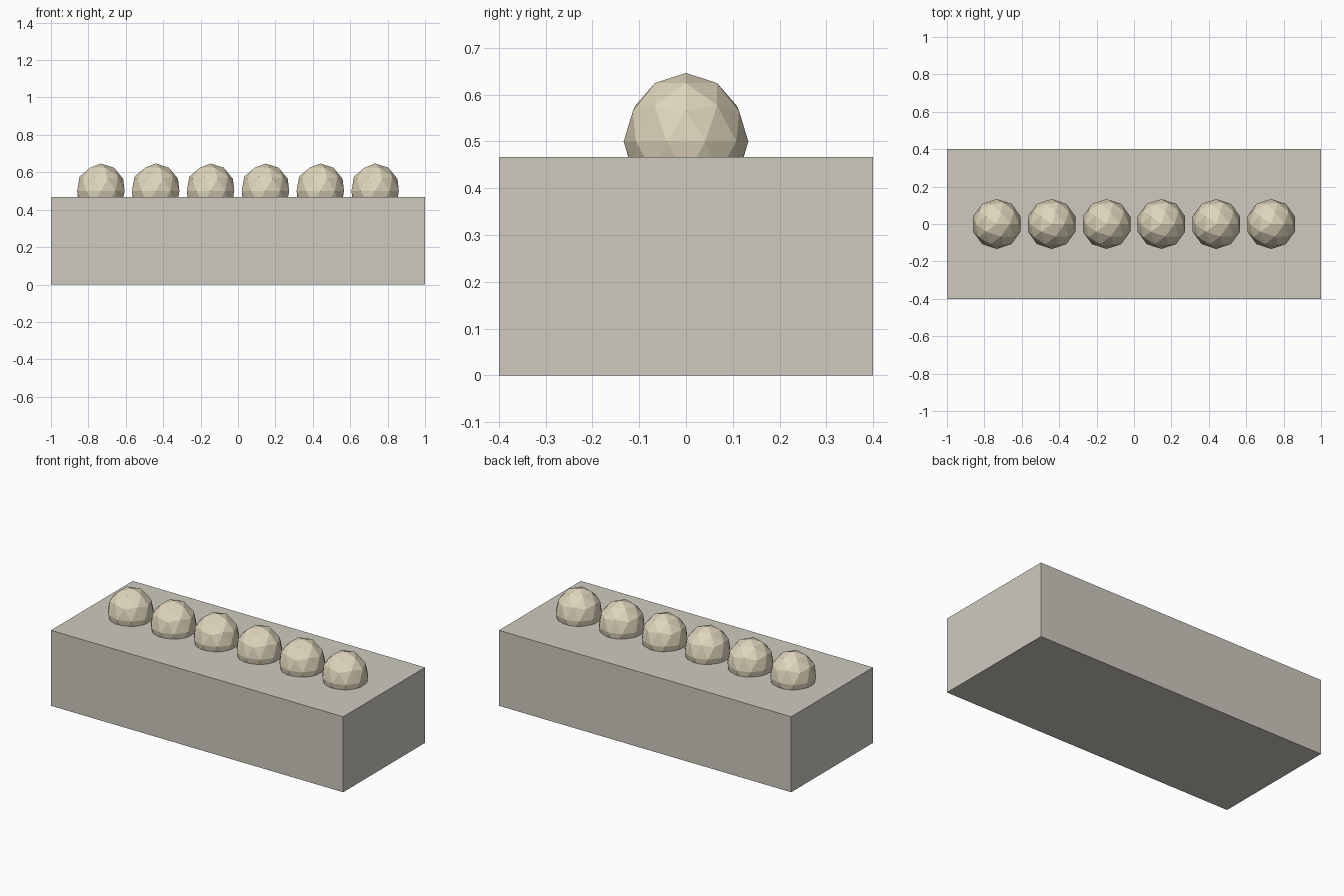
import bpy

if "Cube" in bpy.data.objects:
    bpy.data.objects.remove(bpy.data.objects["Cube"])


def make_material(name, rgb):
    mat = bpy.data.materials.new(name)
    mat.diffuse_color = (*rgb, 1.0)
    mat.use_nodes = True
    mat.node_tree.nodes["Principled BSDF"].inputs["Base Color"].default_value = mat.diffuse_color
    return mat


stone = make_material("warm_grey_stone", (0.62, 0.59, 0.53))
cream = make_material("pale_cream", (0.74, 0.67, 0.50))

S = 2 / 3  # overall scale: the block is 3 x 1.2 x 0.7 units before scaling

# Base block
bpy.ops.mesh.primitive_cube_add(size=1, location=(0, 0, 0.35 * S))
block = bpy.context.object
block.name = "base_block"
block.scale = (3 * S, 1.2 * S, 0.7 * S)
block.data.materials.append(stone)

# Row of six faceted domes, slightly taller than wide, sunk into the block
for i in range(6):
    x = (i - 2.5) * 0.44 * S
    bpy.ops.mesh.primitive_ico_sphere_add(subdivisions=2, radius=1,
                                          location=(x, 0, 0.75 * S))
    dome = bpy.context.object
    dome.name = f"dome_{i + 1}"
    dome.scale = (0.2 * S, 0.2 * S, 0.22 * S)
    dome.data.materials.append(cream)
